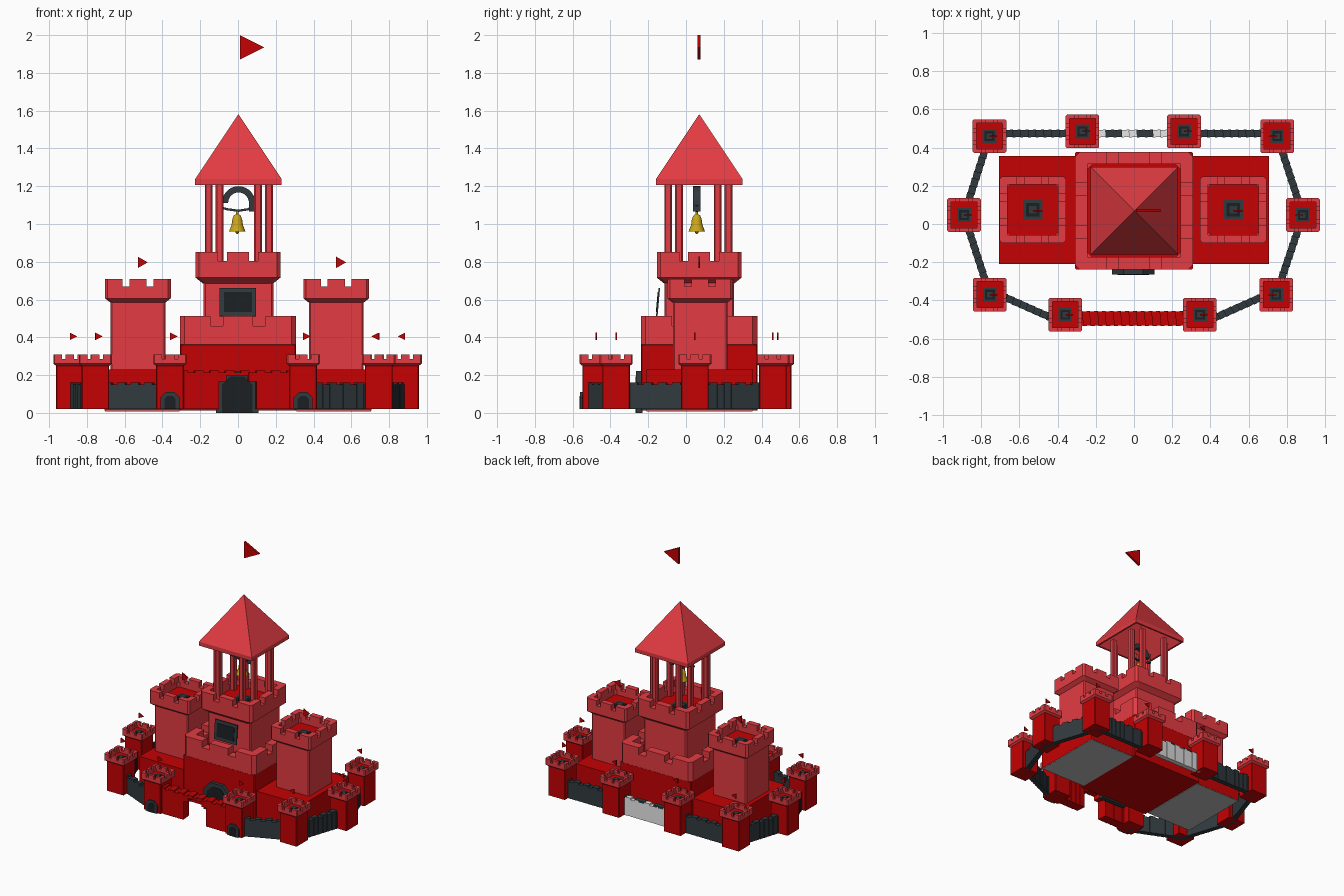
import bpy, bmesh, math
from mathutils import Matrix, Vector

if "Cube" in bpy.data.objects:
    bpy.data.objects.remove(bpy.data.objects["Cube"])

def mat(name, r, g, b):
    m = bpy.data.materials.new(name)
    m.diffuse_color = (r, g, b, 1)
    m.use_nodes = True
    m.node_tree.nodes["Principled BSDF"].inputs["Base Color"].default_value = m.diffuse_color
    return m

RED = mat("deep red", .56, .0005, .001)
LIGHT = mat("light red", .77, .045, .055)
SLATE = mat("dark slate", .03, .042, .048)
BLACK = mat("near black", .011, .014, .016)
GOLD = mat("gold", .6, .38, .008)
WHITE = mat("white", .95, .95, .95)
GREY = mat("grey", .5, .5, .5)
UP = Matrix.Rotation(math.pi / 2, 4, 'X')      # drawing plane (x, z), extruded along -y

def finish(name, bm, mats, loc=(0, 0, 0), smooth=False):
    bmesh.ops.recalc_face_normals(bm, faces=bm.faces)
    me = bpy.data.meshes.new(name)
    bm.to_mesh(me)
    bm.free()
    for m in mats:
        me.materials.append(m)
    ob = bpy.data.objects.new(name, me)
    ob.location = loc
    bpy.context.collection.objects.link(ob)
    if smooth:
        bpy.context.view_layer.objects.active = ob
        ob.select_set(True)
        bpy.ops.object.shade_smooth_by_angle(angle=math.radians(40))
        ob.select_set(False)
    return ob

def square(h, c=0.0):
    """Square outline, corners cut by c."""
    if not c:
        return [(-h, -h), (h, -h), (h, h), (-h, h)]
    k = h - c
    return [(-k, -h), (k, -h), (h, -k), (h, k), (k, h), (-k, h), (-h, k), (-h, -k)]

def rect(x0, x1, y0, y1):
    return [(x0, y0), (x1, y0), (x1, y1), (x0, y1)]

def loft(bm, rings, m=0, top=None, M=Matrix()):
    """Skin outlines given as (points, z), capped at both ends."""
    vs = [[bm.verts.new(M @ Vector((x, y, z))) for x, y in pts] for pts, z in rings]
    n = len(vs[0])
    for a, b in zip(vs, vs[1:]):
        for i in range(n):
            bm.faces.new((a[i], a[(i + 1) % n], b[(i + 1) % n], b[i])).material_index = m
    bm.faces.new(vs[0]).material_index = m
    bm.faces.new(vs[-1]).material_index = m if top is None else top

def prism(bm, pts, z0, z1, m=0, M=Matrix()):
    loft(bm, [(pts, z0), (pts, z1)], m, M=M)

def solid(name, pts, z0, z1, material, M=Matrix(), loc=(0, 0, 0)):
    bm = bmesh.new()
    prism(bm, pts, z0, z1, M=M)
    return finish(name, bm, [material], loc)

def crown(name, x, y, body, h, z0, floor, rim, top, t, hatch):
    """Battlement: flared parapet, recessed floor, three merlons a side, hatch."""
    bm = bmesh.new()
    c = h * .08
    flare = (h - body) * .8
    loft(bm, [(square(body, c), z0 - flare * .5), (square(h, c), z0 + flare * .5), (square(h, c), rim),
              (square(h - t, c), rim), (square(h - t, c), floor)], 0, 1)
    m, w = h * .53, h * .26
    corner = [(h - c, h), (h, h - c), (h, h - m), (h - t, h - m), (h - t, h - t), (h - m, h - t), (h - m, h)]
    for k in range(4):
        R = Matrix.Rotation(k * math.pi / 2, 4, 'Z')
        prism(bm, corner, rim - .002, top, 0, R)
        prism(bm, rect(-w, w, h - t, h), rim - .002, top, 0, R)
    for i, s in enumerate((1, .72, .4)):        # stepped square hatch
        if hatch:
            prism(bm, square(hatch * s), floor, floor + .004 + .003 * i, 2 + i % 2)
    finish(name, bm, [LIGHT, RED, SLATE, BLACK], (x, y, 0))

def flag(name, x, y, z, w, h, d=1, t=.004):
    solid(name, [(0, -h), (d * w, 0), (0, h)], -t, t, RED, UP, (x, y, z))

def wall(name, a, b, z0, z1, t, mats, base=None):
    """Run of overlapping slanted slats with a toothed top."""
    a, b = Vector((*a, 0)), Vector((*b, 0))
    d = b - a
    n = max(4, round(d.length / .04))
    ang = math.atan2(d.y, d.x)
    half = d.length / n * .56
    bm = bmesh.new()
    for i in range(n):
        p = a + d * ((i + .5) / n)
        low = base(p.x) if base else z0
        M = Matrix.Translation(p) @ Matrix.Rotation(ang + .09, 4, 'Z')
        prism(bm, rect(-half, half, -t / 2, t / 2), low, z1 - .012 * (i % 2), 0, M)
        if len(mats) > 1 and i % 4 in (0, 3):   # dark coping on the pale wall
            prism(bm, rect(-half, half, -t / 2, t / 2), z1 - .012, z1 + .002, 1, M)
    finish(name, bm, mats)

def arch(name, x, y, w, z0, z1, f, depth):
    """Doorway: chamfered slate frame with a black door."""
    def shape(w, z1):
        k = w * .55
        return [(-w, z0), (w, z0), (w, z1 - k), (w - k, z1), (k - w, z1), (-w, z1 - k)]
    bm = bmesh.new()
    prism(bm, shape(w, z1), 0, depth, 0, UP)
    prism(bm, shape(w - f, z1 - f), depth - .002, depth + .003, 1, UP)
    finish(name, bm, [SLATE, BLACK], (x, y, 0))

# outer towers, in order round the castle
ring = [(-.36, -.475), (-.755, -.37), (-.89, .047), (-.757, .46), (-.27, .485),
        (.262, .485), (.75, .46), (.885, .047), (.745, -.37), (.345, -.475)]
for i, (x, y) in enumerate(ring):
    solid(f"outer_tower_{i}", square(.073, .004), .02, .256, RED, loc=(x, y, 0))
    crown(f"outer_tower_crown_{i}", x, y, .073, .088, .255, .268, .285, .31, .02, .036)
    flag(f"outer_flag_{i}", x, y, .405, .04, .02, -1 if 5 < i < 9 else 1)
for x in (-.36, .345):
    arch("outer_tower_door", x, -.54, .05, .02, .11, .02, .02)

# curtain walls between neighbouring towers
ends = [((-.38, -.515), (-.74, -.355))] + list(zip(ring[1:8], ring[2:9])) + [((.73, -.355), (.37, -.515))]
for i, (a, b) in enumerate(ends):
    if i in (3, 4, 5):                          # back walls run in one line
        a, b = (a[0], .474), (b[0], .474)
    wall(f"curtain_wall_{i}", a, b, .02, .162, .038, [WHITE, SLATE] if i == 4 else [SLATE])

# front wall with a gateway through it
def gate_base(x):
    d = abs(x - .005)
    return .02 if d > .1 else .165 if d > .07 else .198
wall("front_wall", (-.31, -.495), (.3, -.495), .02, .225, .076, [RED], gate_base)

# low wings with grey undersides
for s in (-1, 1):
    wx = s * .525 - .005
    solid("wing", rect(min(s * .3, s * .707), max(s * .3, s * .707), -.21, .355), .012, .23, RED)
    solid("wing_underside", rect(min(s * .31, s * .705), max(s * .31, s * .705), -.208, .353), .008, .013, GREY)
    # wing towers
    solid("wing_tower", square(.145, .008), .228, .6, LIGHT, loc=(wx, .075, 0))
    crown("wing_tower_crown", wx, .075, .145, .174, .595, .63, .67, .71, .042, .05)
    flag("wing_flag", wx, .07, .797, .052, .03)

# central keep
CY = .07
solid("keep_base", square(.308, .006), .012, .36, RED, loc=(0, CY, 0))
crown("keep_crown", 0, CY, .306, .308, .36, .43, .46, .512, .065, 0)
solid("keep_upper", square(.185, .01), .42, .71, LIGHT, loc=(0.003, CY, 0))
crown("keep_upper_crown", 0, CY, .185, .224, .7, .76, .805, .852, .05, .07)
arch("keep_gate", -.004, CY - .3, .112, .0, .222, .03, .034)

# thin leaning window panel on the keep front
bm = bmesh.new()
LEAN = Matrix.Rotation(-.09, 4, 'X') @ UP
prism(bm, rect(-.098, .096, -.075, .075), 0, .008, 0, LEAN)
prism(bm, rect(-.075, .073, -.052, .052), .007, .011, 1, LEAN)
finish("keep_window", bm, [SLATE, BLACK], (0, -.144, .586))

# belfry columns
bm = bmesh.new()
for sx in (-1, 1):
    for sy in (-1, 1):
        for px, py in ((.16, .102), (.102, .16)):
            prism(bm, square(.02, .006), .755, 1.22, 0, Matrix.Translation((sx * px, sy * py, 0)))
finish("belfry_columns", bm, [LIGHT], (.004, CY - .005, 0))

# hollow pyramid roof
bm = bmesh.new()
loft(bm, [(square(.002), 1.53), (square(.215), 1.207), (square(.229), 1.207), (square(.229), 1.238),
          (square(.001), 1.58)])
finish("belfry_roof", bm, [LIGHT], (.002, CY, 0))
flag("roof_flag", .01, CY, 1.935, .128, .065, t=.008)

# bell and its hanger
def circle(r, n=20):
    return [(r * math.cos(2 * math.pi * k / n), r * math.sin(2 * math.pi * k / n)) for k in range(n)]
bm = bmesh.new()
loft(bm, [(circle(r), z) for r, z in ((.034, .965), (.043, .96), (.038, .975), (.03, .995), (.026, 1.025),
                                      (.018, 1.045), (.007, 1.052), (.006, 1.068))])
loft(bm, [(circle(r), z) for r, z in ((.004, .948), (.01, .955), (.01, .966))])
finish("bell", bm, [GOLD], (-.004, .057, 0), True)

bm = bmesh.new()
arc = [math.pi * k / 14 for k in range(15)]
pts = [(.088 * math.cos(a), .088 * math.sin(a)) for a in arc]
pts += [(.055 * math.cos(a), .055 * math.sin(a)) for a in reversed(arc)]
prism(bm, pts, -.02, .02, 0, UP)
prism(bm, rect(.055, .088, -.045, 0), -.02, .02, 0, UP)
bar = [(-.115, -.025), (-.06, -.04), (0, -.048), (.05, -.04), (.09, -.015)]
prism(bm, bar + [(x, z + .012) for x, z in reversed(bar)], -.006, .006, 0, UP)
finish("bell_hanger", bm, [SLATE], (.003, .057, 1.112), True)
